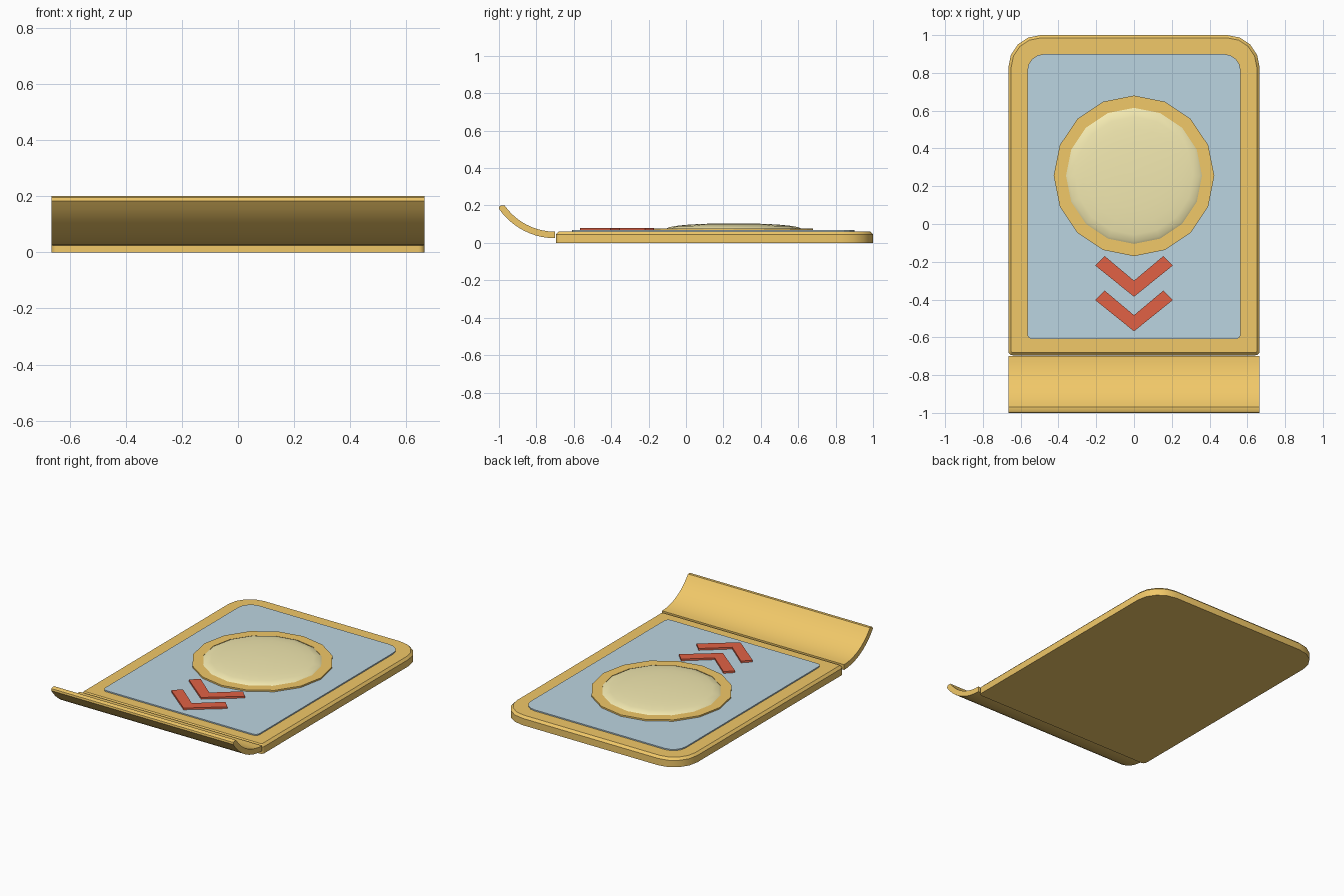
import bpy
from math import sin, cos, pi, asin

if "Cube" in bpy.data.objects:
    bpy.data.objects.remove(bpy.data.objects["Cube"])


def material(name, rgb):
    m = bpy.data.materials.new(name)
    m.diffuse_color = (*rgb, 1)
    m.use_nodes = True
    m.node_tree.nodes["Principled BSDF"].inputs["Base Color"].default_value = m.diffuse_color
    return m


GOLD = material("gold", (0.88, 0.58, 0.14))
BLUE = material("pale_blue", (0.5, 0.66, 0.75))
CREAM = material("cream", (0.9, 0.82, 0.44))
RED = material("red", (0.75, 0.12, 0.06))


def add_mesh(name, verts, faces, mat, smooth=None):
    me = bpy.data.meshes.new(name)
    me.from_pydata(verts, [], faces)
    me.materials.append(mat)
    ob = bpy.data.objects.new(name, me)
    bpy.context.collection.objects.link(ob)
    bpy.ops.object.select_all(action='DESELECT')
    bpy.context.view_layer.objects.active = ob
    ob.select_set(True)
    bpy.ops.object.mode_set(mode='EDIT')
    bpy.ops.mesh.select_all(action='SELECT')
    bpy.ops.mesh.normals_make_consistent(inside=False)
    bpy.ops.object.mode_set(mode='OBJECT')
    if smooth:
        bpy.ops.object.shade_smooth_by_angle(angle=smooth)
    return ob


def loft(name, rings, mat, smooth=None):
    """Closed solid skinned through rings of equal point count."""
    n = len(rings[0])
    verts = [p for r in rings for p in r]
    faces = [(k * n + i, k * n + (i + 1) % n, (k + 1) * n + (i + 1) % n, (k + 1) * n + i)
             for k in range(len(rings) - 1) for i in range(n)]
    faces += [tuple(range(n))[::-1], tuple(range(len(verts) - n, len(verts)))]
    return add_mesh(name, verts, faces, mat, smooth)


def slab_ring(hw, y0, y1, r_front, r_back, z, inset=0, seg=4):
    """Rounded rectangle with different front and back corner radii."""
    pts = []
    for k, (sx, y, sy, r) in enumerate([(1, y1, -1, r_back), (-1, y1, -1, r_back),
                                        (-1, y0, 1, r_front), (1, y0, 1, r_front)]):
        for i in range(seg + 1):
            a = k * pi / 2 + i / seg * pi / 2
            q = r - inset
            pts.append((sx * (hw - r) + q * cos(a), y + sy * r + q * sin(a), z))
    return pts


def circle(r, z, n=16, cy=0.255):
    return [(r * sin(2 * pi * i / n), cy + r * cos(2 * pi * i / n), z) for i in range(n)]


# Base plate with a narrow chamfer around the top
base = (0.665, -0.695, 1.0, 0.022, 0.17)
loft("base_plate", [slab_ring(*base, 0), slab_ring(*base, 0.045),
                    slab_ring(*base, 0.06, 0.015)], GOLD, 0.5)

# Inset-looking blue panel
panel = (0.565, -0.61, 0.90, 0.03, 0.09)
loft("blue_panel", [slab_ring(*panel, 0.05), slab_ring(*panel, 0.068)], BLUE)

# Gold ring
n = 16
rings = [circle(0.425, 0.06), circle(0.425, 0.078), circle(0.36, 0.078), circle(0.36, 0.06)]
add_mesh("dome_ring", [p for r in rings for p in r],
         [(k * n + i, k * n + (i + 1) % n, (k + 1) % 4 * n + (i + 1) % n, (k + 1) % 4 * n + i)
          for k in range(4) for i in range(n)], GOLD)

# Low domed button
loft("dome_button", [circle(0.36 * cos(a), 0.076 + 0.029 * sin(a))
                     for a in [i * pi / 12 for i in range(6)] + [pi / 2 - 0.03]], CREAM, 0.9)

# Two chevrons
for name, dy in (("upper_chevron", 0), ("lower_chevron", -0.183)):
    shape = [(0, -0.385), (0.205, -0.22), (0.155, -0.17), (0, -0.30), (-0.155, -0.17), (-0.205, -0.22)]
    loft(name, [[(x, y + dy, z) for x, y in shape] for z in (0.06, 0.08)], RED)

# Curled front lip: two concentric arcs swept across the width
def arc(r, y_end, steps=10):
    a1 = asin((-0.70 - y_end) / r)
    return [(-0.70 - r * sin(a1 * i / steps), 0.39 - r * cos(a1 * i / steps)) for i in range(steps + 1)]


profile = arc(0.365, -1.0) + [(-0.998, 0.195), (-0.99, 0.2)] + arc(0.33, -0.97)[::-1]
loft("curled_lip", [[(x, y, z) for y, z in profile] for x in (-0.665, 0.665)], GOLD, 0.6)
